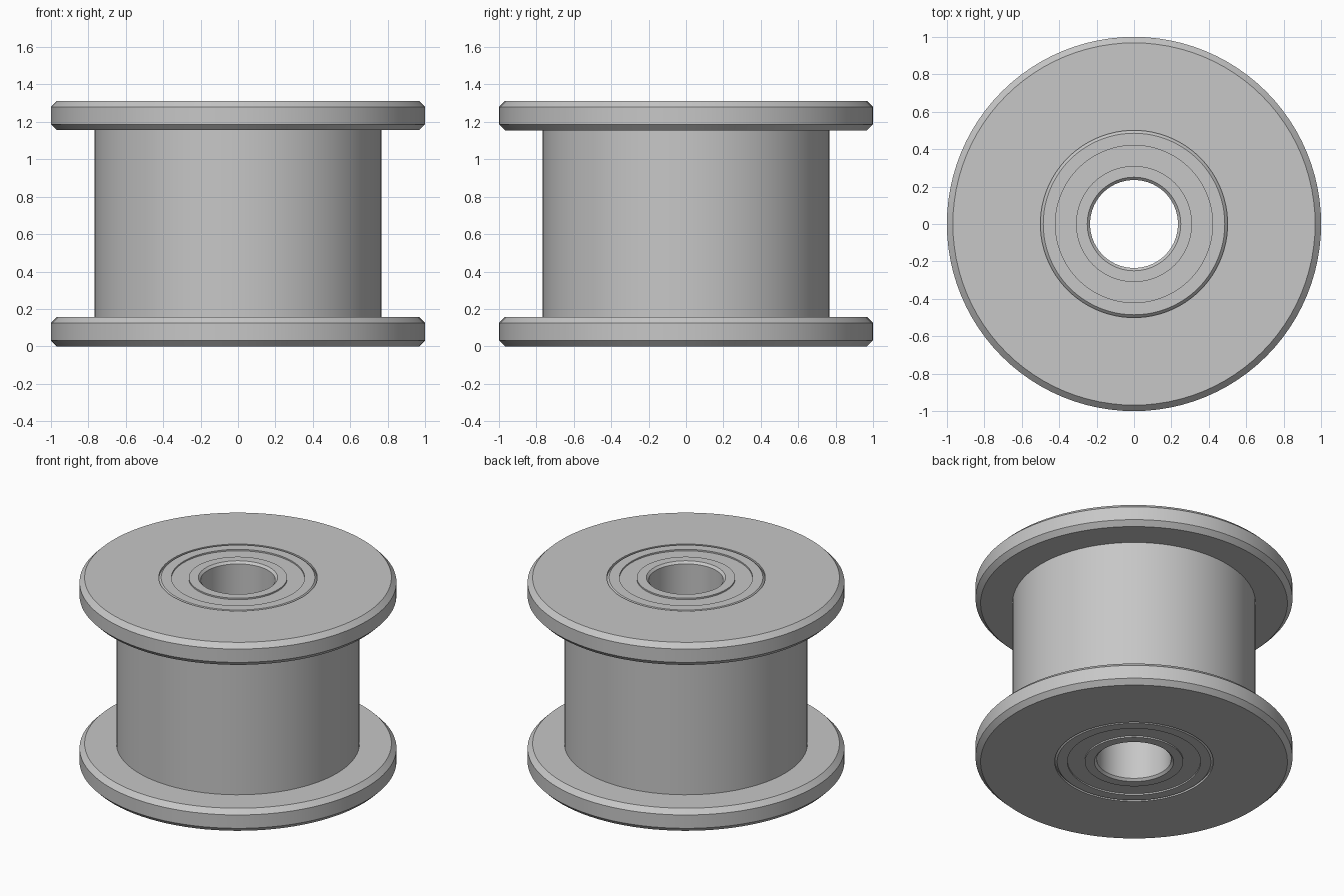
import bpy, bmesh, math

if "Cube" in bpy.data.objects:
    bpy.data.objects.remove(bpy.data.objects["Cube"], do_unlink=True)

HEIGHT = 1.312
FLANGE = 0.157
BEVEL = 0.032
BORE = 0.235
SEAT = 0.5
WIDTH = 0.4      # bearing thickness
SEGMENTS = 96

grey = bpy.data.materials.new("plain_grey")
grey.use_nodes = True
colour = (0.57, 0.57, 0.57, 1)
grey.diffuse_color = colour
grey.node_tree.nodes["Principled BSDF"].inputs["Base Color"].default_value = colour


def lathe(name, profile):
    """Revolve a closed (radius, height) profile about the z axis."""
    bm = bmesh.new()
    rings = []
    for i in range(SEGMENTS):
        a = 2 * math.pi * i / SEGMENTS
        rings.append([bm.verts.new((r * math.cos(a), r * math.sin(a), z)) for r, z in profile])
    n = len(profile)
    for i in range(SEGMENTS):
        here, there = rings[i], rings[(i + 1) % SEGMENTS]
        for j in range(n):
            k = (j + 1) % n
            bm.faces.new((here[j], there[j], there[k], here[k]))
    bmesh.ops.recalc_face_normals(bm, faces=bm.faces)
    mesh = bpy.data.meshes.new(name)
    bm.to_mesh(mesh)
    bm.free()
    mesh.materials.append(grey)
    obj = bpy.data.objects.new(name, mesh)
    bpy.context.collection.objects.link(obj)
    bpy.ops.object.select_all(action="DESELECT")
    obj.select_set(True)
    bpy.context.view_layer.objects.active = obj
    bpy.ops.object.shade_smooth_by_angle(angle=math.radians(25))
    return obj


def flip(profile):
    return [(r, HEIGHT - z) for r, z in reversed(profile)]


# Spool body: bevelled flanges joined by a plain barrel
lower = [(SEAT, 0), (1 - BEVEL, 0), (1, BEVEL), (1, FLANGE - BEVEL),
         (1 - BEVEL, FLANGE), (0.767, FLANGE)]
lathe("spool_body", lower + flip(lower))

# Bearings: chamfered races with a slightly sunken shield between them
c, sink = 0.015, 0.01
bearing = [(BORE, c), (BORE + c, 0), (0.31, 0), (0.31, sink), (0.42, sink), (0.42, 0),
           (SEAT - c, 0), (SEAT, c), (SEAT, WIDTH), (BORE, WIDTH)]
lathe("lower_bearing", bearing)
lathe("upper_bearing", flip(bearing))

# Spacer sleeve continuing the bore between the bearings
lathe("spacer_sleeve", [(BORE, WIDTH), (0.31, WIDTH), (0.31, HEIGHT - WIDTH), (BORE, HEIGHT - WIDTH)])
